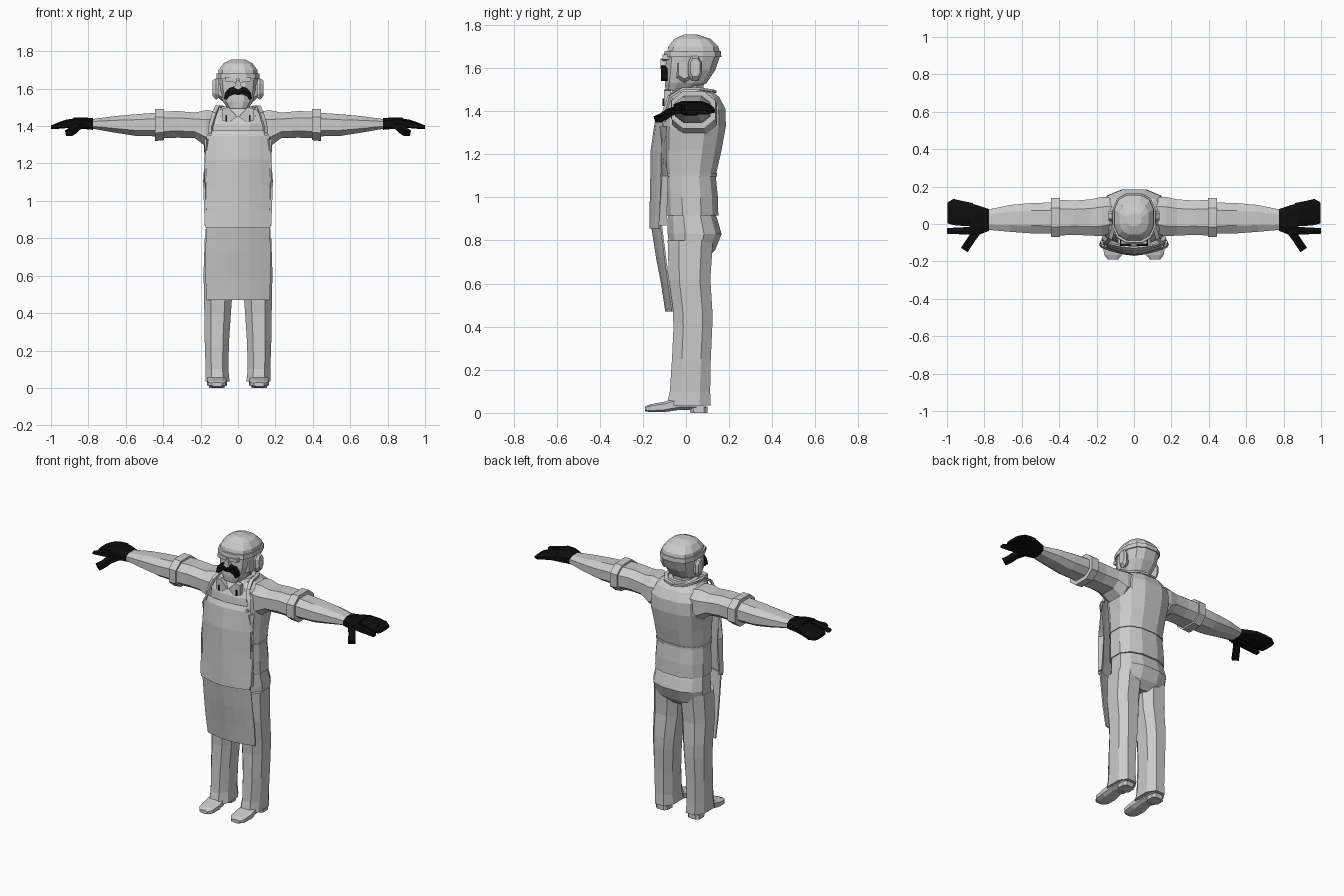
import bpy, bmesh, math
from mathutils import Vector


def material(name, v):
    m = bpy.data.materials.new(name)
    m.diffuse_color = (v, v, v, 1)
    return m


GREY = material("light_grey", 0.60)
BLACK = material("black", 0.004)


def finish(name, bm, mat, mirror=False, thick=0):
    bmesh.ops.recalc_face_normals(bm, faces=bm.faces)
    me = bpy.data.meshes.new(name)
    bm.to_mesh(me)
    bm.free()
    me.materials.append(mat)
    ob = bpy.data.objects.new(name, me)
    bpy.context.collection.objects.link(ob)
    if thick:
        s = ob.modifiers.new("thickness", 'SOLIDIFY')
        s.thickness = thick
        s.offset = 0
    if mirror:
        ob.modifiers.new("mirror", 'MIRROR').use_clip = False
    return ob


def loft(name, rows, mat=GREY, axis='z', n=10, square=0.8, mirror=False):
    """Rows are (position along axis, a_min, a_max, b_min, b_max)."""
    bm = bmesh.new()
    rings = []
    for t, a0, a1, b0, b1 in rows:
        ring = []
        for i in range(n):
            ang = 2 * math.pi * (i + 0.5) / n
            c, s = math.cos(ang), math.sin(ang)
            k = math.cos(math.pi / n) ** square
            c = min(1, abs(c) ** square / k) * (1 if c > 0 else -1)
            s = min(1, abs(s) ** square / k) * (1 if s > 0 else -1)
            a = (a0 + a1) / 2 + c * (a1 - a0) / 2
            b = (b0 + b1) / 2 + s * (b1 - b0) / 2
            co = {'z': (a, b, t), 'x': (t, a, b), 'y': (a, t, b)}[axis]
            ring.append(bm.verts.new(co))
        rings.append(ring)
    for r, q in zip(rings, rings[1:]):
        for i in range(n):
            j = (i + 1) % n
            bm.faces.new((r[i], r[j], q[j], q[i]))
    bm.faces.new(rings[0])
    bm.faces.new(rings[-1])
    return finish(name, bm, mat, mirror)


def sheet(name, rows, thick=0.008):
    """Curved cloth panel; rows are (z, half width, y centre, y side)."""
    bm = bmesh.new()
    grid = []
    for z, w, yc, ys in rows:
        grid.append([bm.verts.new((w * u, yc + (ys - yc) * abs(u) ** 1.6, z))
                     for u in (-1, -0.7, -0.35, 0, 0.35, 0.7, 1)])
    for r, q in zip(grid, grid[1:]):
        for i in range(6):
            bm.faces.new((r[i], r[i + 1], q[i + 1], q[i]))
    return finish(name, bm, GREY, thick=thick)


def strip(name, pts, width, height, mat=GREY, mirror=True):
    """Box-section band along a path; width lies across x or y, height along z."""
    bm = bmesh.new()
    rings = []
    for i, p in enumerate(pts):
        p = Vector(p)
        d = Vector(pts[min(i + 1, len(pts) - 1)]) - Vector(pts[max(i - 1, 0)])
        side = d.cross(Vector((0, 0, 1)))
        if side.length < 1e-4:
            side = Vector((1, 0, 0))
        side.normalize()
        up = side.cross(d).normalized()
        rings.append([bm.verts.new(p + side * a * width / 2 + up * b * height / 2)
                      for a, b in ((-1, -1), (1, -1), (1, 1), (-1, 1))])
    for r, q in zip(rings, rings[1:]):
        for i in range(4):
            j = (i + 1) % 4
            bm.faces.new((r[i], r[j], q[j], q[i]))
    bm.faces.new(rings[0])
    bm.faces.new(rings[-1])
    return finish(name, bm, mat, mirror)


def plate(name, outline, y0, y1, mat, mirror=True):
    """Front-facing outline of (x, z) points, extruded from y0 to y1."""
    bm = bmesh.new()
    f = bm.faces.new([bm.verts.new((x, y0, z)) for x, z in outline])
    g = bmesh.ops.extrude_face_region(bm, geom=[f])
    bmesh.ops.translate(bm, vec=(0, y1 - y0, 0),
                        verts=[v for v in g["geom"] if isinstance(v, bmesh.types.BMVert)])
    return finish(name, bm, mat, mirror)


# Shirt, waist tie and neck
loft("shirt", [(0.915, -.170, .170, -.095, .150), (1.00, -.168, .168, -.10, .148),
               (1.10, -.162, .162, -.10, .138), (1.22, -.170, .170, -.11, .165),
               (1.33, -.185, .185, -.11, .185), (1.41, -.180, .180, -.10, .183),
               (1.465, -.150, .150, -.075, .155), (1.49, -.115, .115, -.05, .125)], n=12)
loft("waist_tie", [(1.097, -.167, .167, -.105, .144), (1.112, -.167, .167, -.105, .145)], n=12)
loft("collar", [(1.45, -.12, .12, -.095, .125), (1.505, -.085, .085, -.055, .105)], n=12)
loft("neck", [(1.45, -.065, .065, -.05, .085), (1.56, -.06, .06, -.05, .08)], n=8)

# Trousers
loft("trouser_seat", [(0.71, -.12, .12, -.05, .09), (0.755, -.172, .172, -.075, .135),
                      (0.83, -.175, .175, -.085, .165), (0.90, -.166, .166, -.085, .145),
                      (0.94, -.16, .16, -.08, .13)], n=12)
loft("trouser_leg", [(0.035, .045, .175, -.090, .115), (0.10, .052, .173, -.075, .112),
                     (0.25, .048, .178, -.065, .115), (0.40, .038, .180, -.058, .122),
                     (0.48, .032, .182, -.062, .122), (0.62, .016, .184, -.080, .113),
                     (0.80, .004, .178, -.085, .125)], n=8, mirror=True)

# Shoes with heels
loft("shoe", [(-.190, .085, .140, .008, .030), (-.165, .064, .160, .003, .040),
              (-.10, .060, .166, .004, .052), (-.03, .068, .160, .014, .075),
              (.09, .070, .155, .014, .075)], axis='y', n=8, square=.65, mirror=True)
loft("heel", [(0, .072, .155, .02, .10), (0.03, .072, .155, .015, .10)],
     n=8, square=.6, mirror=True)

# Apron: bib over a skirt, with neck straps
sheet("apron_bib", [(1.375, .150, -.125, -.100), (1.345, .166, -.142, -.105),
                    (1.22, .168, -.160, -.112), (1.08, .170, -.162, -.112),
                    (0.95, .170, -.165, -.118), (0.855, .172, -.166, -.125)])
sheet("apron_skirt", [(0.87, .170, -.158, -.115), (0.72, .172, -.135, -.096),
                      (0.60, .173, -.112, -.080), (0.47, .168, -.092, -.062)])
strip("apron_side", [(.170, -.105, 1.33), (.172, -.10, 1.1), (.172, -.108, 0.87)], .012, .035)
strip("apron_strap", [(.150, -.105, 1.35), (.145, -.098, 1.40), (.125, -.075, 1.47),
                      (.110, -.02, 1.503), (.10, .06, 1.505), (.06, .115, 1.495),
                      (0, .13, 1.49)], .022, .012)
loft("strap_button", [(-.125, .142, .158, 1.347, 1.363), (-.112, .142, .158, 1.347, 1.363)],
     axis='y', n=8, mirror=True)

# Shirt collar flaps and dark cords
plate("collar_flap", [(.005, 1.45), (.045, 1.42), (.085, 1.43), (.085, 1.495), (.05, 1.50)],
      -.103, -.07, GREY)
plate("collar_cord", [(.058, 1.425), (.067, 1.425), (.067, 1.46), (.058, 1.46)],
      -.110, -.102, BLACK)

# Arms: sleeve, rolled cuff and forearm
loft("sleeve", [(.09, -.04, .14, 1.33, 1.475), (.17, -.065, .145, 1.29, 1.485),
                (.23, -.062, .132, 1.335, 1.472), (.32, -.058, .125, 1.338, 1.480),
                (.41, -.062, .130, 1.335, 1.478)], axis='x', n=8, mirror=True)
loft("rolled_cuff", [(.395, -.070, .140, 1.325, 1.490), (.445, -.068, .138, 1.320, 1.492)],
     axis='x', n=8, mirror=True)
loft("forearm", [(.43, -.052, .115, 1.345, 1.472), (.55, -.050, .112, 1.348, 1.463),
                 (.66, -.042, .102, 1.365, 1.453), (.79, -.030, .075, 1.388, 1.436)],
     axis='x', n=8, mirror=True)

# Gloved hands: palm, finger fan, index finger and thumb
loft("glove_palm", [(.775, -.036, .080, 1.380, 1.442), (.83, -.058, .098, 1.385, 1.447),
                    (.88, -.058, .112, 1.390, 1.447)], BLACK, 'x', 8, mirror=True)
loft("glove_fingers", [(.86, -.012, .112, 1.395, 1.444), (.92, -.010, .124, 1.390, 1.434),
                       (.965, -.006, .134, 1.385, 1.418), (.998, .004, .115, 1.384, 1.404)],
     BLACK, 'x', 8, mirror=True)
loft("glove_index_finger", [(.86, -.058, -.015, 1.395, 1.438), (.93, -.055, -.018, 1.388, 1.426),
                            (1.0, -.052, -.022, 1.385, 1.405)], BLACK, 'x', 6, mirror=True)
strip("glove_thumb", [(.83, -.03, 1.41), (.865, -.075, 1.395), (.885, -.105, 1.375),
                      (.905, -.135, 1.362)], .042, .030, BLACK)

# Head: face with jaw, capped skull and ears
loft("head", [(1.495, -.055, .055, -.095, .035), (1.53, -.080, .080, -.098, .095),
              (1.59, -.100, .100, -.095, .135), (1.66, -.108, .108, -.092, .160),
              (1.70, -.104, .104, -.082, .150), (1.735, -.078, .078, -.055, .115),
              (1.755, -.040, .040, -.01, .055)], n=12, square=.75)
loft("hat_band", [(1.652, -.114, .114, -.103, .164), (1.680, -.114, .114, -.100, .162)],
     n=12, square=.75)
plate("brow", [(.008, 1.632), (.070, 1.640), (.070, 1.662), (.008, 1.655)], -.108, -.08, GREY)
plate("nose", [(0, 1.645), (.010, 1.640), (.020, 1.605), (0, 1.595)], -.118, -.08, GREY)
loft("ear", [(.09, .015, .060, 1.56, 1.64), (.118, .010, .072, 1.54, 1.655),
             (.135, .020, .066, 1.56, 1.645)], axis='x', n=8, mirror=True)
loft("sideburn", [(.08, -.045, .03, 1.53, 1.64), (.104, -.035, .02, 1.55, 1.64)],
     axis='x', n=6, mirror=True)

# Moustache
plate("moustache", [(0, 1.600), (.022, 1.612), (.048, 1.603), (.068, 1.580), (.075, 1.548),
                    (.060, 1.540), (.048, 1.558), (.022, 1.570), (0, 1.566)],
      -.117, -.085, BLACK)
